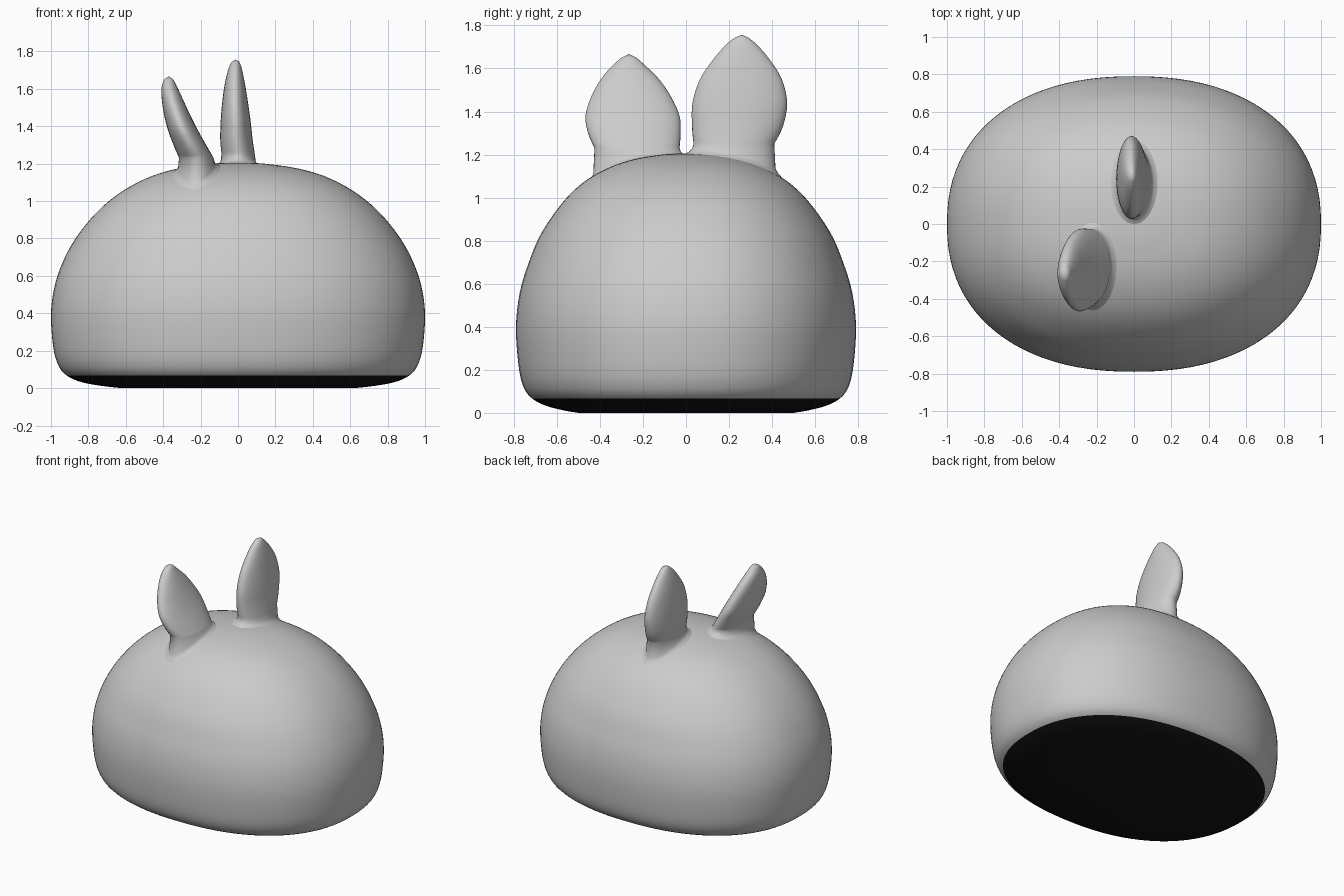
import bpy, bmesh, math

if "Cube" in bpy.data.objects:
    bpy.data.objects.remove(bpy.data.objects["Cube"])

SEG = 96
POWER = 2.25   # plan is a slightly squared ellipse


def material(name, value):
    m = bpy.data.materials.new(name)
    m.diffuse_color = (value, value, value, 1)
    m.use_nodes = True
    m.node_tree.nodes["Principled BSDF"].inputs["Base Color"].default_value = m.diffuse_color
    return m


GREY = material("grey", 0.6)
BLACK = material("black", 0.006)


def smooth_rows(rows, steps):
    """Catmull-Rom interpolation between rows of numbers."""
    out = []
    for i in range(len(rows) - 1):
        p0, p1 = rows[max(i - 1, 0)], rows[i]
        p2, p3 = rows[i + 1], rows[min(i + 2, len(rows) - 1)]
        for s in range(steps):
            t = s / steps
            out.append([0.5 * (2 * b + (c - a) * t + (2 * a - 5 * b + 4 * c - d) * t * t
                               + (3 * b - a - 3 * c + d) * t ** 3)
                        for a, b, c, d in zip(p0, p1, p2, p3)])
    out.append(list(rows[-1]))
    return out


def loft(name, rings, top=None, cap_bottom=False):
    """Skin a stack of point rings, closing the top to a single point."""
    bm = bmesh.new()
    vs = [[bm.verts.new(p) for p in r] for r in rings]
    n = len(vs[0])
    for a, b in zip(vs, vs[1:]):
        for i in range(n):
            j = (i + 1) % n
            bm.faces.new((a[i], a[j], b[j], b[i]))
    tip = bm.verts.new(top)
    for i in range(n):
        bm.faces.new((vs[-1][i], vs[-1][(i + 1) % n], tip))
    if cap_bottom:
        bm.faces.new(vs[0][::-1])
    bmesh.ops.recalc_face_normals(bm, faces=bm.faces[:])
    me = bpy.data.meshes.new(name)
    bm.to_mesh(me)
    bm.free()
    ob = bpy.data.objects.new(name, me)
    bpy.context.collection.objects.link(ob)
    for f in me.polygons:
        f.use_smooth = True
    return ob


# Body profile: height, half length in x, half width in y
PROFILE = smooth_rows([
    (0.0, 0.62, 0.50), (0.012, 0.73, 0.57), (0.033, 0.84, 0.65), (0.067, 0.915, 0.715),
    (0.12, 0.96, 0.755), (0.22, 0.988, 0.778), (0.4, 1.0, 0.79), (0.56, 0.977, 0.772),
    (0.7, 0.925, 0.73), (0.82, 0.855, 0.68), (0.93, 0.765, 0.61), (1.02, 0.665, 0.535),
    (1.09, 0.555, 0.45), (1.145, 0.43, 0.345), (1.18, 0.29, 0.235), (1.2, 0.14, 0.11),
    (1.205, 0.04, 0.03)], 4)


def spow(v, e):
    return math.copysign(abs(v) ** e, v)


def body_ring(z, a, b):
    angles = [2 * math.pi * i / SEG for i in range(SEG)]
    return [(a * spow(math.cos(t), 2 / POWER), b * spow(math.sin(t), 2 / POWER), z)
            for t in angles]


def dome_height(x, y):
    """Height of the body's upper surface above a plan position."""
    prev = None
    for z, a, b in reversed(PROFILE):
        f = (abs(x) / a) ** POWER + (abs(y) / b) ** POWER
        f = f ** (1 / POWER)
        if f <= 1:
            if prev is None:
                return z
            zp, fp = prev
            return zp + (z - zp) * (fp - 1) / (fp - f)
        prev = (z, f)
    return 0.0


body = loft("body", [body_ring(*r) for r in PROFILE], (0, 0, 1.206), True)
body.data.materials.append(GREY)
body.data.materials.append(BLACK)
# Black underside
for f in body.data.polygons:
    if f.center.z < 0.066:
        f.material_index = 1


def ear(name, rows, tip):
    """Leaf-shaped ear from rows of z, x min, x max, y min, y max."""
    def outline(x0, x1, y0, y1, grow=0.0):
        n = 40
        return [((x0 + x1) / 2 + ((x1 - x0) / 2 + grow) * math.cos(2 * math.pi * i / n),
                 (y0 + y1) / 2 + ((y1 - y0) / 2 + grow) * math.sin(2 * math.pi * i / n))
                for i in range(n)]

    base = rows[0][1:]
    rings = []
    # Flared foot that blends into the body
    for grow, lift in ((0.06, -0.012), (0.035, 0.001), (0.018, 0.01), (0.006, 0.024)):
        rings.append([(x, y, dome_height(x, y) + lift) for x, y in outline(*base, grow)])
    rings += [[(x, y, r[0]) for x, y in outline(*r[1:])] for r in smooth_rows(rows, 4)]
    ob = loft(name, rings, tip)
    ob.data.materials.append(GREY)


ear("back_ear", [
    (1.25, -0.088, 0.09, 0.035, 0.41), (1.33, -0.095, 0.078, 0.028, 0.45),
    (1.44, -0.092, 0.066, 0.03, 0.47), (1.55, -0.082, 0.05, 0.065, 0.445),
    (1.64, -0.068, 0.035, 0.125, 0.39), (1.71, -0.05, 0.02, 0.185, 0.33),
    (1.745, -0.033, 0.007, 0.23, 0.287)], (-0.012, 0.26, 1.756))

ear("front_ear", [
    (1.23, -0.315, -0.13, -0.425, -0.03), (1.3, -0.345, -0.17, -0.455, -0.025),
    (1.38, -0.375, -0.215, -0.467, -0.03), (1.47, -0.397, -0.26, -0.44, -0.07),
    (1.55, -0.408, -0.297, -0.395, -0.125), (1.61, -0.408, -0.325, -0.345, -0.185),
    (1.65, -0.395, -0.345, -0.3, -0.23)], (-0.37, -0.265, 1.667))
